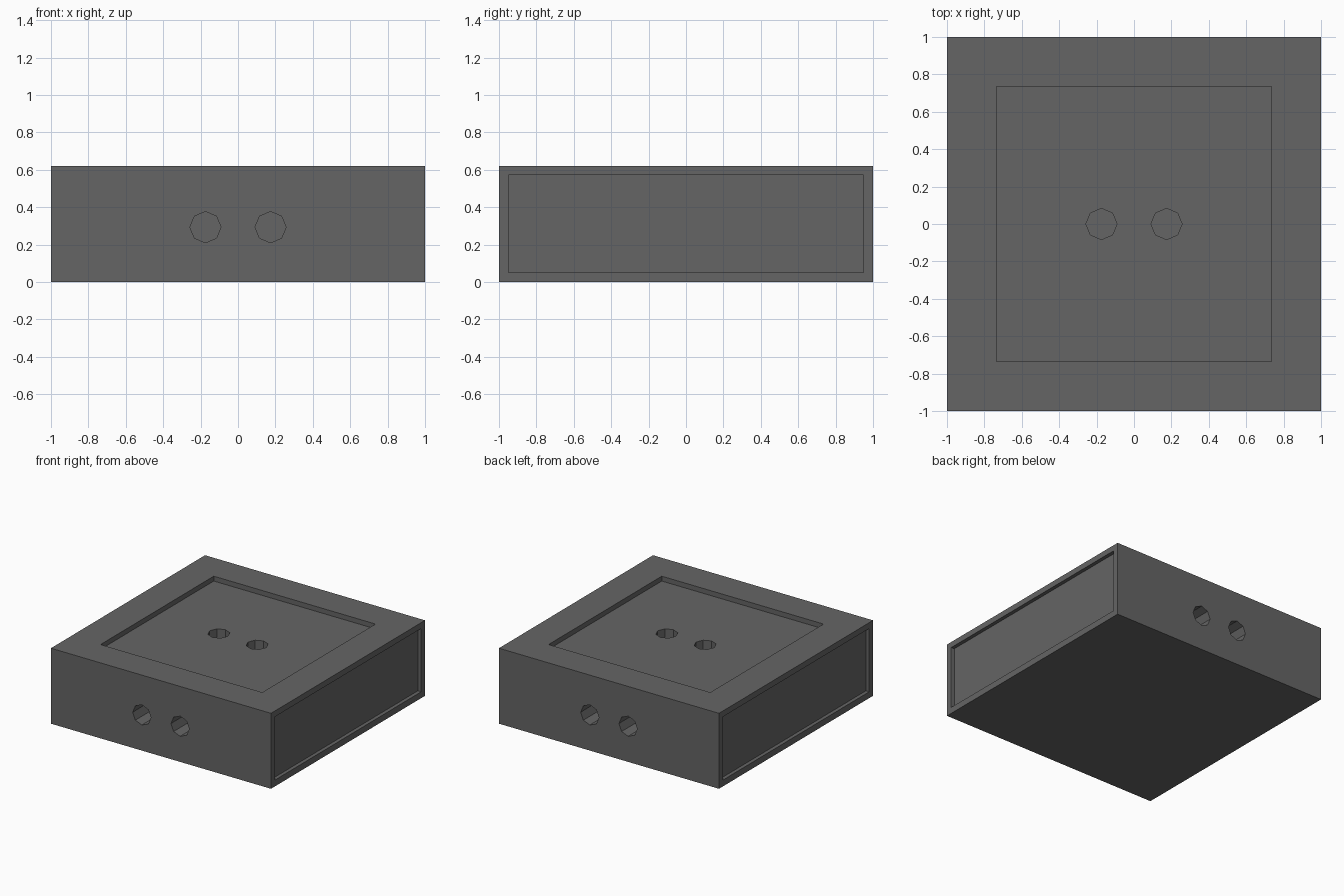
import bpy, math

if "Cube" in bpy.data.objects:
    bpy.data.objects.remove(bpy.data.objects["Cube"])

H = 0.62        # block height
R = 0.083       # hole radius
DEPTH = 0.25    # hole depth


def box(name, loc, size):
    bpy.ops.mesh.primitive_cube_add(size=1, location=loc)
    ob = bpy.context.object
    ob.name = name
    ob.scale = size
    bpy.ops.object.transform_apply(location=True, rotation=True, scale=True)
    return ob


def cut(target, cutter):
    mod = target.modifiers.new("cut", 'BOOLEAN')
    mod.operation = 'DIFFERENCE'
    mod.solver = 'EXACT'
    mod.object = cutter
    cutter.hide_render = True
    bpy.context.view_layer.objects.active = target
    bpy.ops.object.modifier_apply(modifier=mod.name)
    bpy.data.objects.remove(cutter, do_unlink=True)


def hole(target, loc, rot):
    # octagonal socket with points on the cardinal axes
    bpy.ops.mesh.primitive_cylinder_add(vertices=8, radius=R, depth=2 * DEPTH,
                                        location=loc, rotation=rot)
    cut(target, bpy.context.object)


# main block
block = box("block_body", (0, 0, H / 2), (2, 2, H))

# square recess in the top
cut(block, box("top_recess", (0, 0, H), (1.47, 1.47, 0.08)))

# framed recesses on the left and right sides
for s in (-1, 1):
    cut(block, box("side_recess", (s, 0, 0.312), (0.06, 1.9, 0.52)))

# paired sockets: top, front and back
for x in (-0.174, 0.174):
    hole(block, (x, 0, H - 0.04), (0, 0, 0))
    for s in (-1, 1):
        hole(block, (x, s, 0.293), (math.pi / 2, 0, 0))

# dark grey finish
mat = bpy.data.materials.new("dark_grey")
mat.diffuse_color = (0.13, 0.13, 0.13, 1)
mat.use_nodes = True
mat.node_tree.nodes["Principled BSDF"].inputs["Base Color"].default_value = mat.diffuse_color
block.data.materials.clear()
block.data.materials.append(mat)
